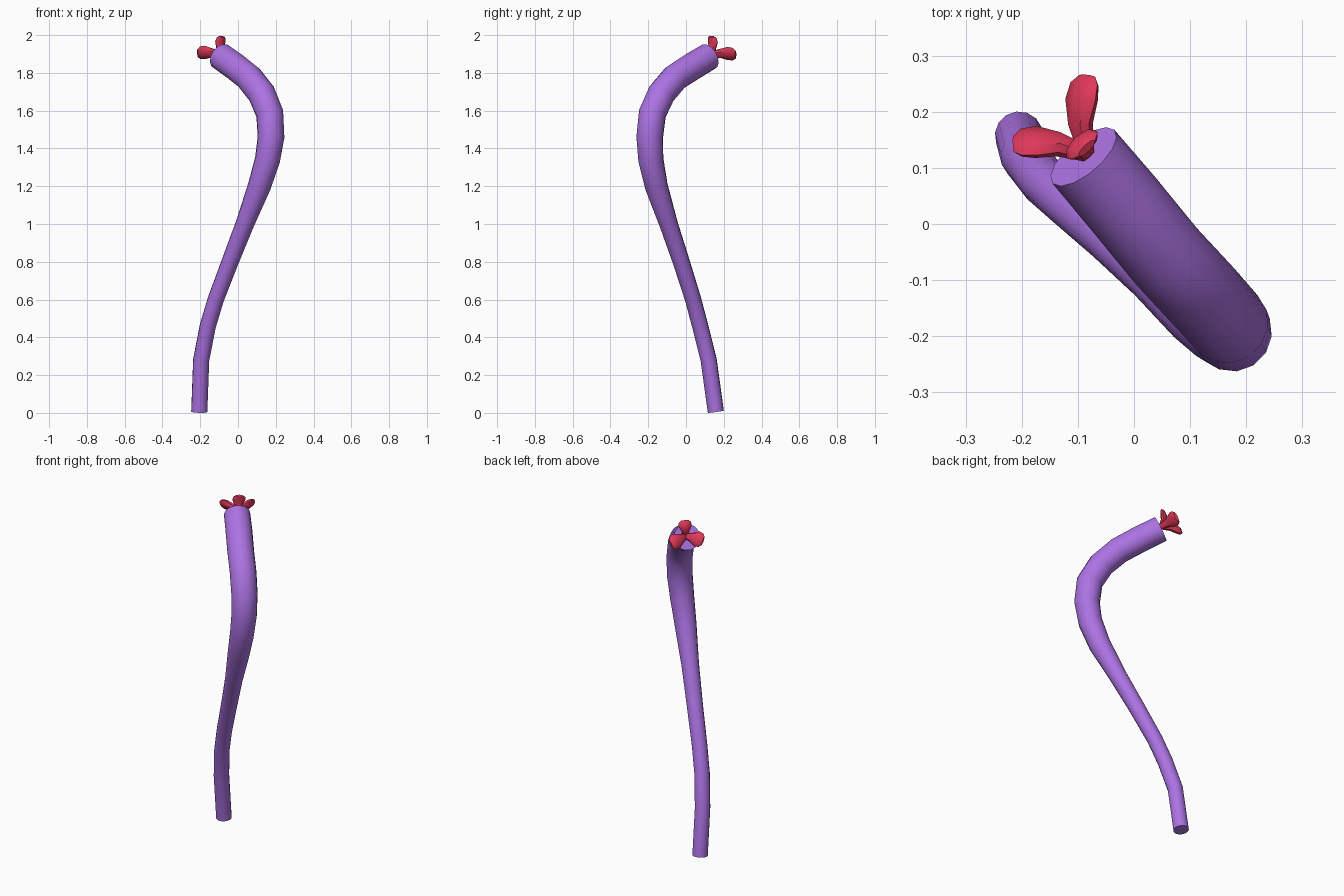
import bpy
import bmesh
from math import cos, sin, tau, radians
from mathutils import Vector

cube = bpy.data.objects.get("Cube")
if cube:
    bpy.data.objects.remove(cube)


def make_material(name, rgb):
    mat = bpy.data.materials.new(name)
    mat.use_nodes = True
    mat.diffuse_color = (*rgb, 1)
    mat.node_tree.nodes["Principled BSDF"].inputs["Base Color"].default_value = (*rgb, 1)
    return mat


def loft(name, path, sizes, across, sides, mat, angle):
    """Sweep an ellipse along a path; sizes are (half width, half thickness)."""
    path = [Vector(p) for p in path]
    bm = bmesh.new()
    rings = []
    for i, (p, (w, h)) in enumerate(zip(path, sizes)):
        tangent = (path[min(i + 1, len(path) - 1)] - path[max(i - 1, 0)]).normalized()
        u = (across - tangent * across.dot(tangent)).normalized()
        v = tangent.cross(u)
        rings.append([bm.verts.new(p + u * w * cos(tau * k / sides) + v * h * sin(tau * k / sides))
                      for k in range(sides)])
    for a, b in zip(rings, rings[1:]):
        for k in range(sides):
            n = (k + 1) % sides
            bm.faces.new((a[k], a[n], b[n], b[k]))
    bm.faces.new(rings[0][::-1])
    bm.faces.new(rings[-1])
    bmesh.ops.recalc_face_normals(bm, faces=bm.faces)
    mesh = bpy.data.meshes.new(name)
    bm.to_mesh(mesh)
    bm.free()
    mesh.materials.append(mat)
    obj = bpy.data.objects.new(name, mesh)
    bpy.context.collection.objects.link(obj)
    bpy.ops.object.select_all(action="DESELECT")
    obj.select_set(True)
    bpy.context.view_layer.objects.active = obj
    bpy.ops.object.shade_smooth_by_angle(angle=radians(angle))
    return obj


purple = make_material("stalk purple", (0.41, 0.17, 0.76))
red = make_material("petal red", (0.74, 0.04, 0.10))

# Curved stalk, thickening toward the drooping end
stalk_path = [
    (-0.205, 0.158, 0.006), (-0.195, 0.12, 0.28), (-0.16, 0.075, 0.46),
    (-0.118, 0.038, 0.6), (-0.042, -0.025, 0.8), (0.036, -0.092, 1.0),
    (0.113, -0.157, 1.2), (0.156, -0.186, 1.34), (0.175, -0.192, 1.46),
    (0.168, -0.178, 1.585), (0.125, -0.13, 1.69), (0.058, -0.058, 1.775),
    (-0.018, 0.035, 1.835), (-0.09, 0.12, 1.886),
]
radii = [0.043, 0.043, 0.043, 0.043, 0.045, 0.049, 0.061, 0.067, 0.071,
         0.073, 0.074, 0.074, 0.074, 0.073]
loft("stalk", stalk_path, [(r, r) for r in radii], Vector((1, 1, 0)), 14, purple, 50)

# Three flat petals spreading from the tip
facing = Vector((-0.6, 0.66, 0.43)).normalized()
centre = Vector((-0.085, 0.125, 1.895))
petal_ends = {
    "right_petal": ((-0.214, 0.142, 1.905), 1.0),
    "back_petal": ((-0.083, 0.263, 1.896), 1.0),
    "upper_petal": ((-0.084, 0.135, 1.992), 0.85),
}
petal_sizes = [(0.016, 0.013), (0.026, 0.02), (0.043, 0.02), (0.04, 0.016), (0.024, 0.009)]
for name, (end, scale) in petal_ends.items():
    end = Vector(end)
    out = end - centre
    path = [centre + out * t + facing * lift
            for t, lift in ((0, 0), (0.3, 0.018), (0.62, 0.016), (0.86, 0.008), (1, 0))]
    loft(name, path, [(w * scale, h * scale) for w, h in petal_sizes],
         out.cross(facing), 8, red, 40)
